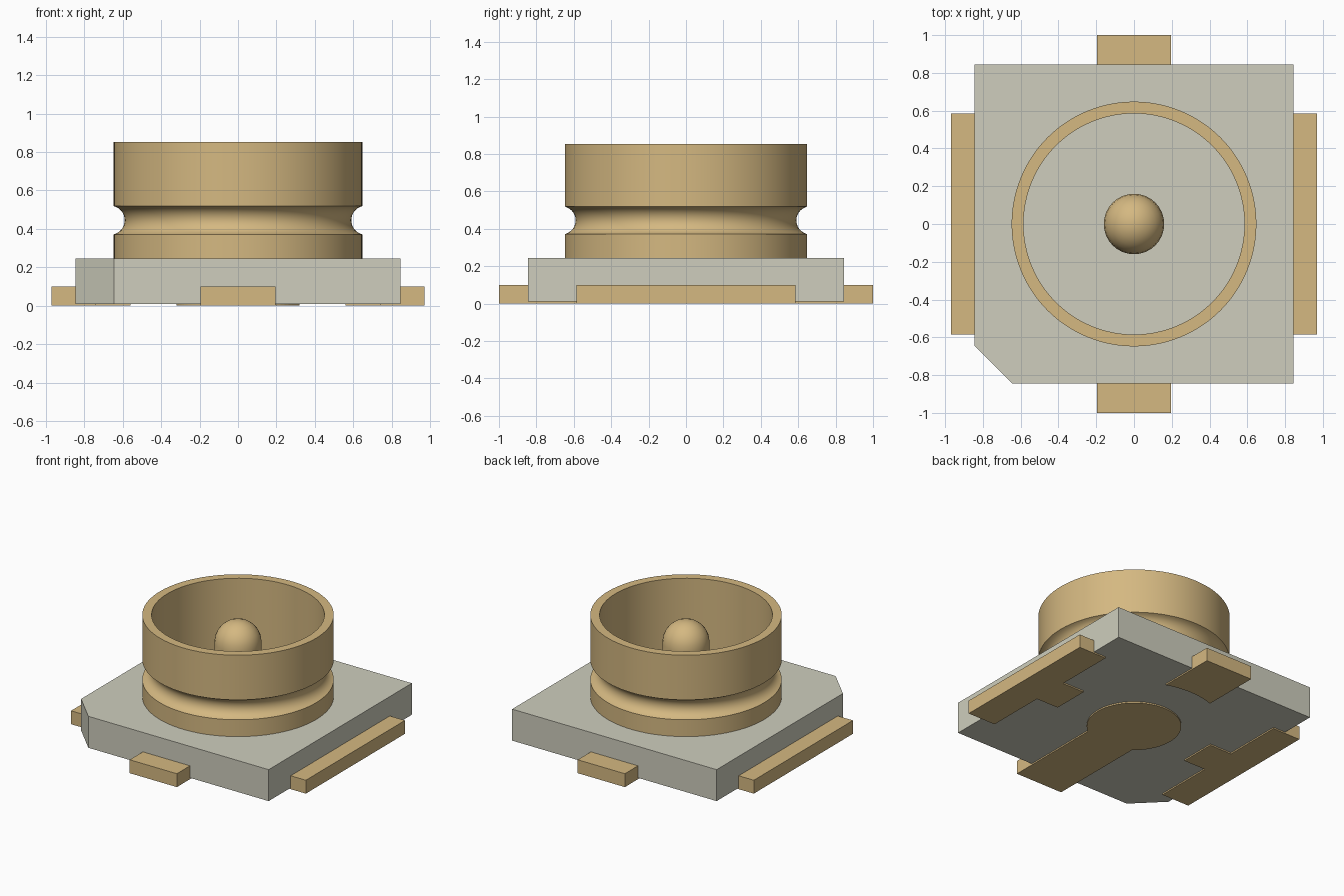
import bpy, bmesh, math

cube = bpy.data.objects.get("Cube")
if cube:
    bpy.data.objects.remove(cube, do_unlink=True)


def material(name, rgb):
    m = bpy.data.materials.new(name)
    m.use_nodes = True
    m.diffuse_color = (*rgb, 1)
    m.node_tree.nodes["Principled BSDF"].inputs["Base Color"].default_value = (*rgb, 1)
    return m


GOLD = material("gold plating", (0.66, 0.48, 0.22))
GREY = material("grey plastic", (0.62, 0.615, 0.51))


def finish(name, bm, mat, smooth=False):
    bmesh.ops.remove_doubles(bm, verts=bm.verts, dist=1e-5)
    bmesh.ops.recalc_face_normals(bm, faces=bm.faces)
    mesh = bpy.data.meshes.new(name)
    bm.to_mesh(mesh)
    bm.free()
    mesh.materials.append(mat)
    ob = bpy.data.objects.new(name, mesh)
    bpy.context.collection.objects.link(ob)
    if smooth:
        bpy.ops.object.select_all(action='DESELECT')
        ob.select_set(True)
        bpy.context.view_layer.objects.active = ob
        bpy.ops.object.shade_smooth_by_angle(angle=math.radians(35))
    return ob


def slab(name, outline, z0, z1, mat):
    """Extrude a flat outline from z0 to z1."""
    bm = bmesh.new()
    face = bm.faces.new([bm.verts.new((x, y, z0)) for x, y in outline])
    out = bmesh.ops.extrude_face_region(bm, geom=[face])
    top = [v for v in out["geom"] if isinstance(v, bmesh.types.BMVert)]
    bmesh.ops.translate(bm, verts=top, vec=(0, 0, z1 - z0))
    return finish(name, bm, mat)


def lathe(name, profile, mat, steps, closed):
    """Spin an (r, z) profile round the z axis."""
    bm = bmesh.new()
    vs = [bm.verts.new((r, 0, z)) for r, z in profile]
    pairs = list(zip(vs, vs[1:]))
    if closed:
        pairs.append((vs[-1], vs[0]))
    edges = [bm.edges.new(p) for p in pairs]
    bmesh.ops.spin(bm, geom=vs + edges, cent=(0, 0, 0), axis=(0, 0, 1),
                   angle=2 * math.pi, steps=steps, use_merge=True)
    return finish(name, bm, mat, smooth=True)


def arc(cx, cy, r, a0, a1, n):
    angles = [math.radians(a0 + (a1 - a0) * i / n) for i in range(n + 1)]
    return [(cx + r * math.cos(a), cy + r * math.sin(a)) for a in angles]


# Square base with one clipped corner
B = 0.845
slab("base", [(-0.645, -B), (B, -B), (B, B), (-B, B), (-B, -0.645)], 0.01, 0.245, GREY)

# Ground strips on both sides, each with a short inward tongue underneath
for side, s in (("left", 1), ("right", -1)):
    half = [(0.97, 0.585), (0.742, 0.585), (0.742, 0.137), (0.56, 0.137)]
    outline = half + [(x, -y) for x, y in reversed(half)]
    slab(side + "_ground_strip", [(s * x, y) for x, y in outline], 0, 0.1, GOLD)

# Front contact leading to a round pad under the centre
neck = math.degrees(math.asin(0.195 / 0.32))
slab("front_contact",
     [(-0.195, -1), (0.195, -1)] + arc(0, 0, 0.32, -90 + neck, 270 - neck, 48),
     0, 0.1, GOLD)

# Rear contact with a hollowed inner end
spread = math.degrees(math.asin(0.195 / 0.6))
slab("rear_contact",
     [(0.195, 1), (-0.195, 1)] + arc(0, 0, 0.6, 90 + spread, 90 - spread, 10),
     0, 0.1, GOLD)

# Cup wall with a rounded snap groove
groove = arc(0.665, 0.445, 0.075, 259, 101, 14)
lathe("cup_wall",
      [(0.585, 0.23), (0.648, 0.23), (0.648, 0.371)] + groove[1:-1]
      + [(0.648, 0.519), (0.648, 0.853), (0.585, 0.853)], GOLD, 96, True)

# Domed centre pin
lathe("centre_pin", [(0.16, 0.23)] + arc(0, 0.65, 0.16, 0, 90, 6), GOLD, 32, False)
